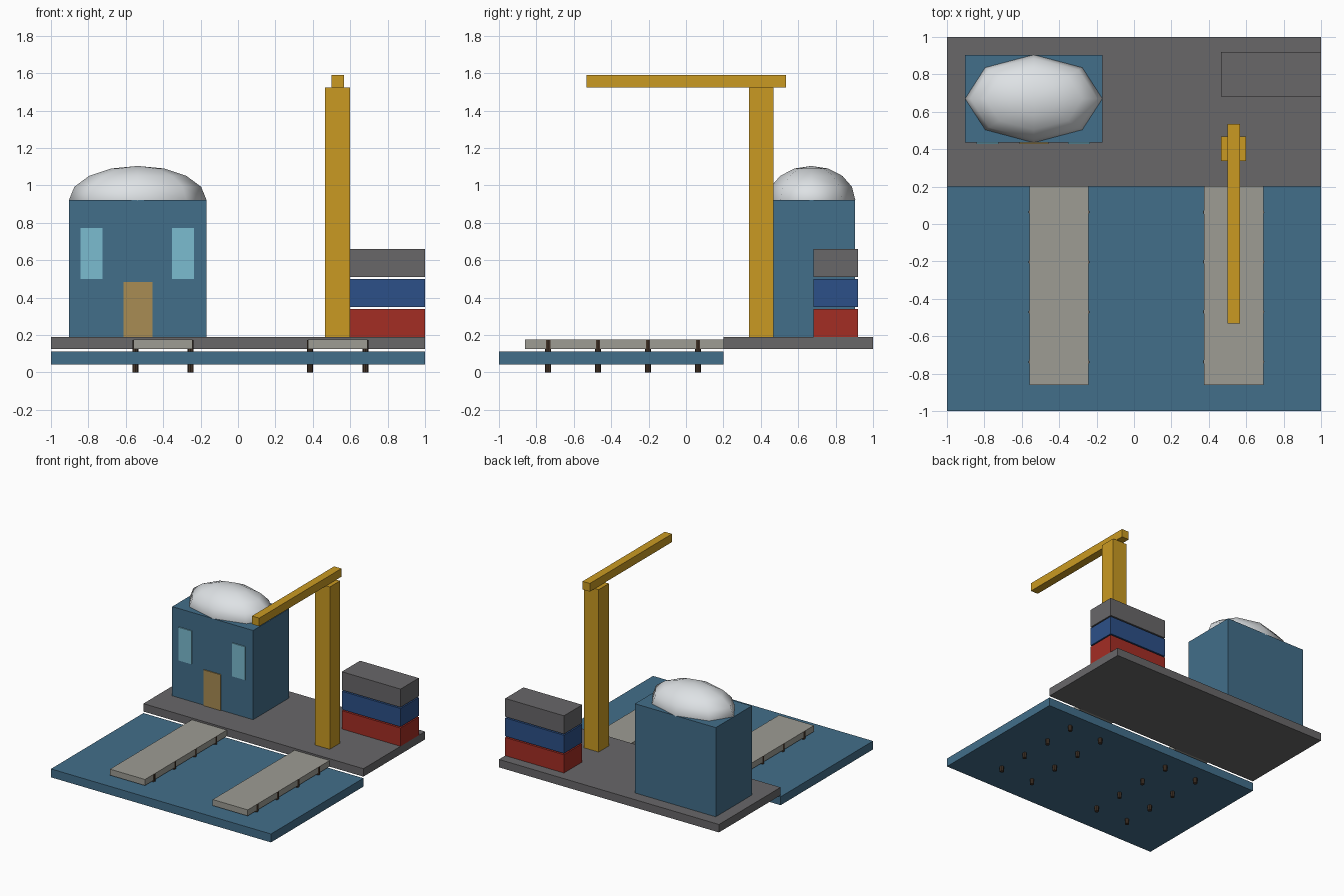
import bpy

cube = bpy.data.objects.get("Cube")
if cube:
    bpy.data.objects.remove(cube, do_unlink=True)


def material(name, *rgb):
    """Flat material from 0-255 display values, converted to linear."""
    lin = [((c / 255 + 0.055) / 1.055) ** 2.4 for c in rgb] + [1.0]
    mat = bpy.data.materials.new(name)
    mat.use_nodes = True
    mat.diffuse_color = lin
    mat.node_tree.nodes["Principled BSDF"].inputs["Base Color"].default_value = lin
    return mat


harbour_blue = material("harbour blue", 66, 110, 138)
concrete = material("dark concrete", 104, 103, 105)
planks = material("weathered planks", 157, 156, 148)
timber = material("dark timber", 70, 54, 42)
white = material("dome white", 222, 226, 229)
glass = material("window glass", 123, 188, 208)
door_tan = material("door tan", 168, 140, 84)
yellow = material("crane yellow", 202, 154, 34)
red = material("container red", 164, 45, 36)
navy = material("container blue", 44, 80, 136)


def finish(name, mat):
    ob = bpy.context.object
    ob.name = name
    ob.data.materials.append(mat)
    bpy.ops.object.transform_apply(location=False, rotation=False, scale=True)
    return ob


def box(name, mat, x, y, z):
    """Box spanning the given (low, high) ranges."""
    spans = (x, y, z)
    bpy.ops.mesh.primitive_cube_add(size=1, location=[(a + b) / 2 for a, b in spans])
    bpy.context.object.scale = [b - a for a, b in spans]
    return finish(name, mat)


# Water slab and raised quay
box("water", harbour_blue, (-1, 1), (-1, 0.2), (0.043, 0.112))
box("quay", concrete, (-1, 1), (0.2, 1), (0.125, 0.19))

# Two piers, each on two rows of posts
for side, cx in (("right", -0.401), ("left", 0.533)):
    box(side + "_pier", planks, (cx - 0.159, cx + 0.159), (-0.862, 0.2), (0.125, 0.175))
    for row, dx in (("outer", -0.148), ("inner", 0.148)):
        for i in range(4):
            bpy.ops.mesh.primitive_cylinder_add(
                vertices=8, radius=0.016, depth=0.174,
                location=(cx + dx, -0.737 + i * 0.267, 0.087))
            finish(f"{side}_{row}_post_{i + 1}", timber)

# Harbour office with door, windows and dome
box("office_walls", harbour_blue, (-0.903, -0.168), (0.436, 0.903), (0.19, 0.923))
box("office_door", door_tan, (-0.613, -0.458), (0.428, 0.437), (0.19, 0.484))
for side, x in (("right", -0.842), ("left", -0.354)):
    box(side + "_window", glass, (x, x + 0.118), (0.428, 0.437), (0.5, 0.773))
bpy.ops.mesh.primitive_uv_sphere_add(segments=8, ring_count=8, radius=1,
                                     location=(-0.536, 0.67, 0.923))
bpy.context.object.scale = (0.367, 0.235, 0.181)
finish("roof_dome", white)
bpy.ops.object.shade_smooth()

# Crane
box("crane_mast", yellow, (0.466, 0.599), (0.336, 0.469), (0.19, 1.524))
box("crane_boom", yellow, (0.5, 0.566), (-0.533, 0.534), (1.524, 1.591))

# Stacked containers with thin gaps
for i, (name, mat) in enumerate((("lower", red), ("middle", navy), ("upper", concrete))):
    z = 0.19 + i * 0.16
    box(name + "_container", mat, (0.466, 1), (0.682, 0.919), (z, z + 0.15))
